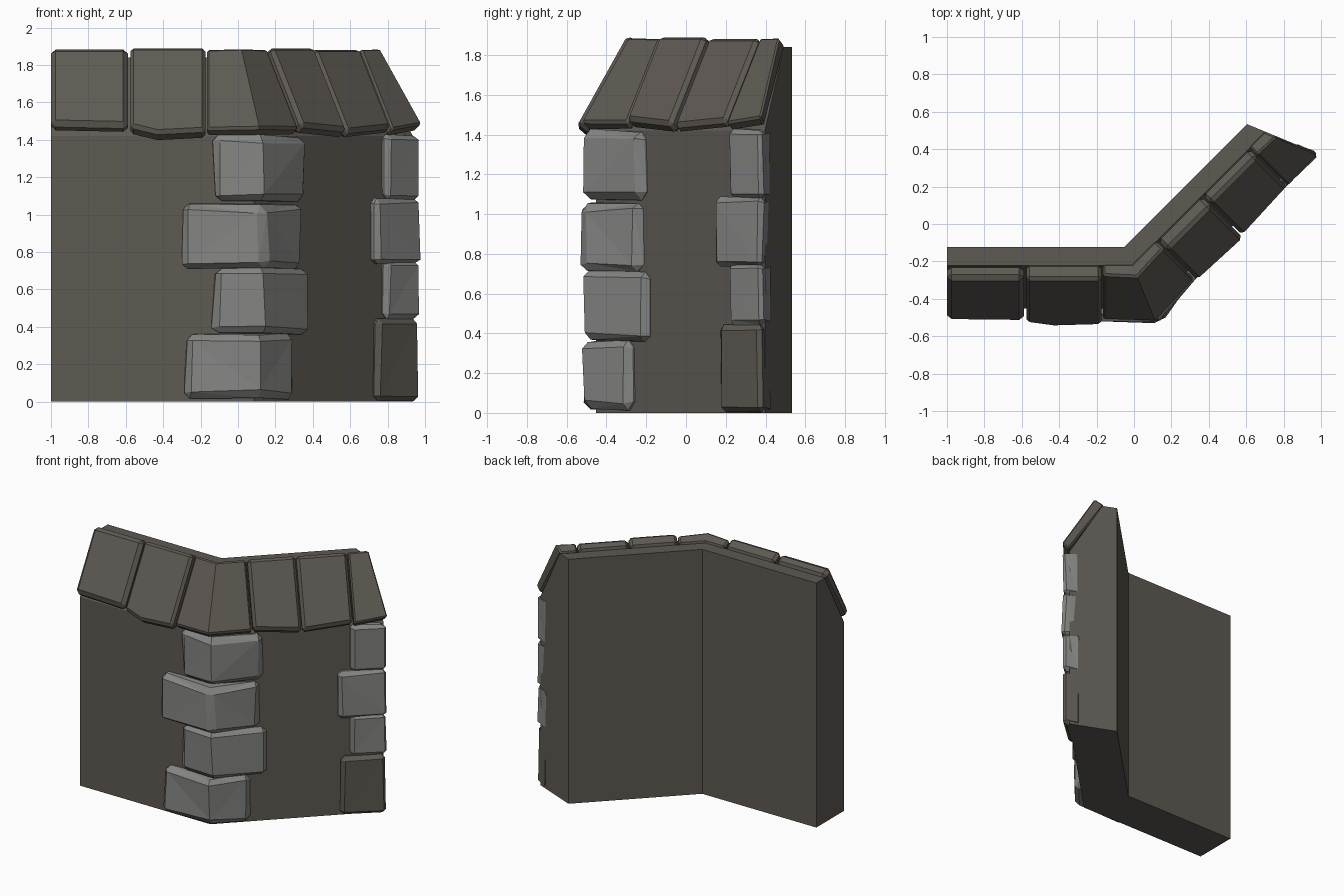
import bpy, bmesh, math, random
from mathutils import Vector

if "Cube" in bpy.data.objects:
    bpy.data.objects.remove(bpy.data.objects["Cube"])

random.seed(4)
T = math.tan(math.pi / 8)          # mitre slope for the 45 degree bend
S = math.sqrt(0.5)
BX, BY, LEN = -0.05, -0.122, 0.927  # back corner of the bend, length of the second run


def material(name, c):
    m = bpy.data.materials.new(name)
    m.diffuse_color = (*c, 1)
    m.use_nodes = True
    m.node_tree.nodes["Principled BSDF"].inputs["Base Color"].default_value = m.diffuse_color
    return m


BROWN = material("dark brown", (0.112, 0.1, 0.085))
GREY = material("stone grey", (0.235, 0.235, 0.225))


# u runs along the wall, v points out of the front, z is up
def run1(u, v, z):
    return Vector((u, BY - v, z))


def run2(u, v, z):
    return Vector((BX + (u + v) * S, BY + (u - v) * S, z))


def corner(v, z):
    return run1(BX + v * T, v, z)


def end(v, z):
    return run2(LEN + v * T, v, z)


def straight(run, u):
    return lambda v, z: run(u, v, z)


def build(name, sections, mat, bevel=0.0, jitter=0.0, facet=0.0):
    """Bridge matching cross-sections into a solid, then chip it."""
    bm = bmesh.new()
    rings = [[bm.verts.new(p) for p in s] for s in sections]
    n = len(rings[0])
    for a, b in zip(rings, rings[1:]):
        for i in range(n):
            j = (i + 1) % n
            bm.faces.new((a[i], a[j], b[j], b[i]))
    bm.faces.new(rings[0])
    bm.faces.new(rings[-1][::-1])
    bmesh.ops.recalc_face_normals(bm, faces=bm.faces)

    def shake(d):
        for v in bm.verts:
            v.co += Vector([random.uniform(-d, d) for _ in range(3)])
            v.co.x = min(v.co.x, 0.998)
            v.co.z = max(v.co.z, 0.0)

    if jitter:
        shake(jitter)
    if bevel:
        bm.normal_update()
        edges = [e for e in bm.edges if e.calc_face_angle(0) > 0.95]
        bmesh.ops.bevel(bm, geom=edges, offset=bevel, segments=1,
                        profile=0.5, affect='EDGES', clamp_overlap=True)
    if facet:
        bmesh.ops.triangulate(bm, faces=bm.faces)
        shake(facet)
    me = bpy.data.meshes.new(name)
    bm.to_mesh(me)
    bm.free()
    me.materials.append(mat)
    ob = bpy.data.objects.new(name, me)
    bpy.context.collection.objects.link(ob)


# Bent wall with sloped top
WALL = [(0, 0), (0.33, 0), (0.33, 1.42), (0.1, 1.84), (0, 1.84)]
build("wall", [[f(v, z) for v, z in WALL]
               for f in (straight(run1, -1), corner, end)], BROWN)


# Roof slabs: drop lengthens the slab down the slope, lift moves it off the slope
def slab(f, drop=0.0, lift=0.0):
    dv, dz = drop * 0.5, -drop * 0.87
    lv, lz = lift * 0.87, lift * 0.5
    return [f(0.17 + lv, 1.895 + lz), f(0.398 + dv + lv, 1.485 + dz + lz),
            f(0.34 + dv, 1.435 + dz), f(0.09, 1.85)]


G = 0.004
build("roof_slab_1", [slab(straight(run1, -1)), slab(straight(run1, -0.585 - G), 0.01)],
      BROWN, 0.025)
build("roof_slab_2", [slab(straight(run1, -0.58 + G), 0.015, 0.004),
                      slab(straight(run1, -0.43), 0.055, 0.004),
                      slab(straight(run1, -0.17 - G), 0.04, 0.004)], BROWN, 0.018)
build("roof_corner_slab", [slab(straight(run1, -0.17 + G), 0.02, -0.02),
                           slab(corner, 0.02, -0.01),
                           slab(straight(run2, 0.145 - G), 0.015, -0.02)], BROWN, 0.012)
build("roof_slab_3", [slab(straight(run2, 0.145 + G), 0.01, 0.004),
                      slab(straight(run2, 0.485 - G), 0.04, 0.004)], BROWN, 0.02)
build("roof_slab_4", [slab(straight(run2, 0.485 + G), 0.04, -0.012),
                      slab(straight(run2, 0.845 - G), 0.01, -0.012)], BROWN, 0.02)
build("roof_end_slab", [slab(straight(run2, 0.845 + G), 0.02, -0.02),
                        slab(end, -0.01, -0.015)], BROWN, 0.01)


# Quoin stones
def block(f, out, z0, z1):
    return [f(0.25, z0), f(out, z0), f(out, z1), f(0.25, z1)]


# Corner quoins: start x, end along second run, z range
for i, (x0, u1, z0, z1) in enumerate([(-0.28, 0.14, 0.02, 0.36), (-0.13, 0.24, 0.365, 0.71),
                                      (-0.3, 0.2, 0.71, 1.055), (-0.13, 0.22, 1.07, 1.42)]):
    mid = block(corner, 0.4, z0, z1)
    for k in (1, 2):
        mid[k].x += 0.0 if i == 0 else 0.025
    build(f"corner_stone_{i + 1}", [block(straight(run1, x0), 0.385, z0, z1), mid,
                                    block(straight(run2, u1), 0.37, z0, z1)],
          GREY, 0.035, 0.01, 0.006)

# End quoins, mitred at the wall end; the lowest matches the wall colour
for i, (u0, z0, z1) in enumerate([(0.765, 0.0, 0.445), (0.83, 0.44, 0.755),
                                  (0.745, 0.74, 1.09), (0.83, 1.075, 1.43)]):
    build(f"end_stone_{i + 1}", [block(straight(run2, u0), 0.37, z0, z1),
                                 block(end, 0.378, z0, z1)],
          BROWN if i == 0 else GREY, 0.025, 0.007, 0.005)
